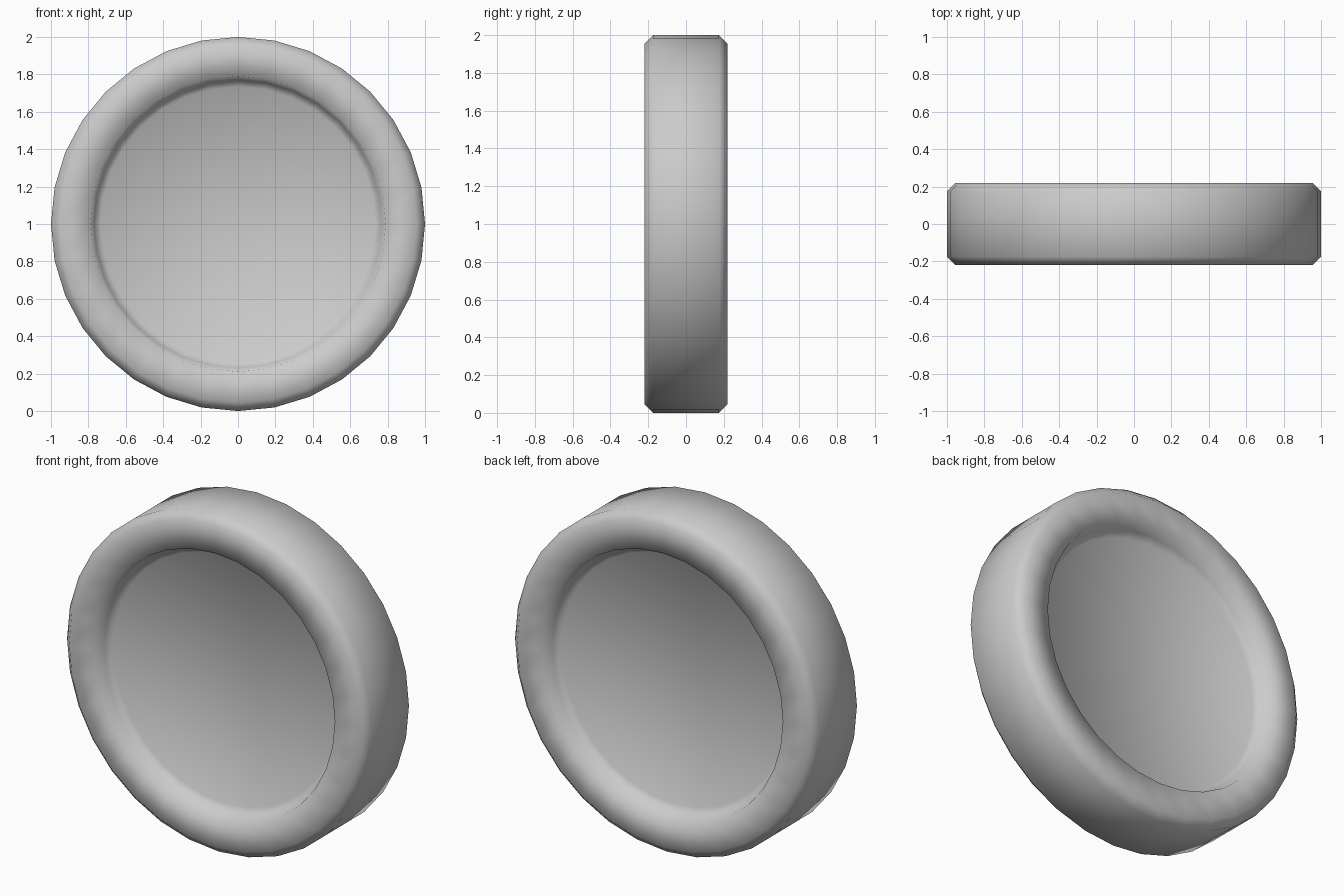
import bpy, bmesh
from math import sin, cos, tau

if "Cube" in bpy.data.objects:
    bpy.data.objects.remove(bpy.data.objects["Cube"])

SIDES = 32
# half profile (radius, depth) from tread edge to recessed floor
HALF = [(1.0, 0.175), (0.955, 0.22), (0.79, 0.22), (0.77, 0.15), (0.735, 0.12)]
profile = [(r, -y) for r, y in reversed(HALF)] + HALF

# solid wheel with a recessed disc on both faces
bm = bmesh.new()
rings = [[bm.verts.new((r * cos(tau * i / SIDES), y, 1 + r * sin(tau * i / SIDES)))
          for i in range(SIDES)] for r, y in profile]
for a, b in zip(rings, rings[1:]):
    for i in range(SIDES):
        j = (i + 1) % SIDES
        bm.faces.new((a[i], a[j], b[j], b[i]))
bm.faces.new(rings[0])
bm.faces.new(rings[-1])
bmesh.ops.recalc_face_normals(bm, faces=bm.faces)
for f in bm.faces:
    f.smooth = True

mesh = bpy.data.meshes.new("wheel")
bm.to_mesh(mesh)
bm.free()
wheel = bpy.data.objects.new("wheel", mesh)
bpy.context.collection.objects.link(wheel)
